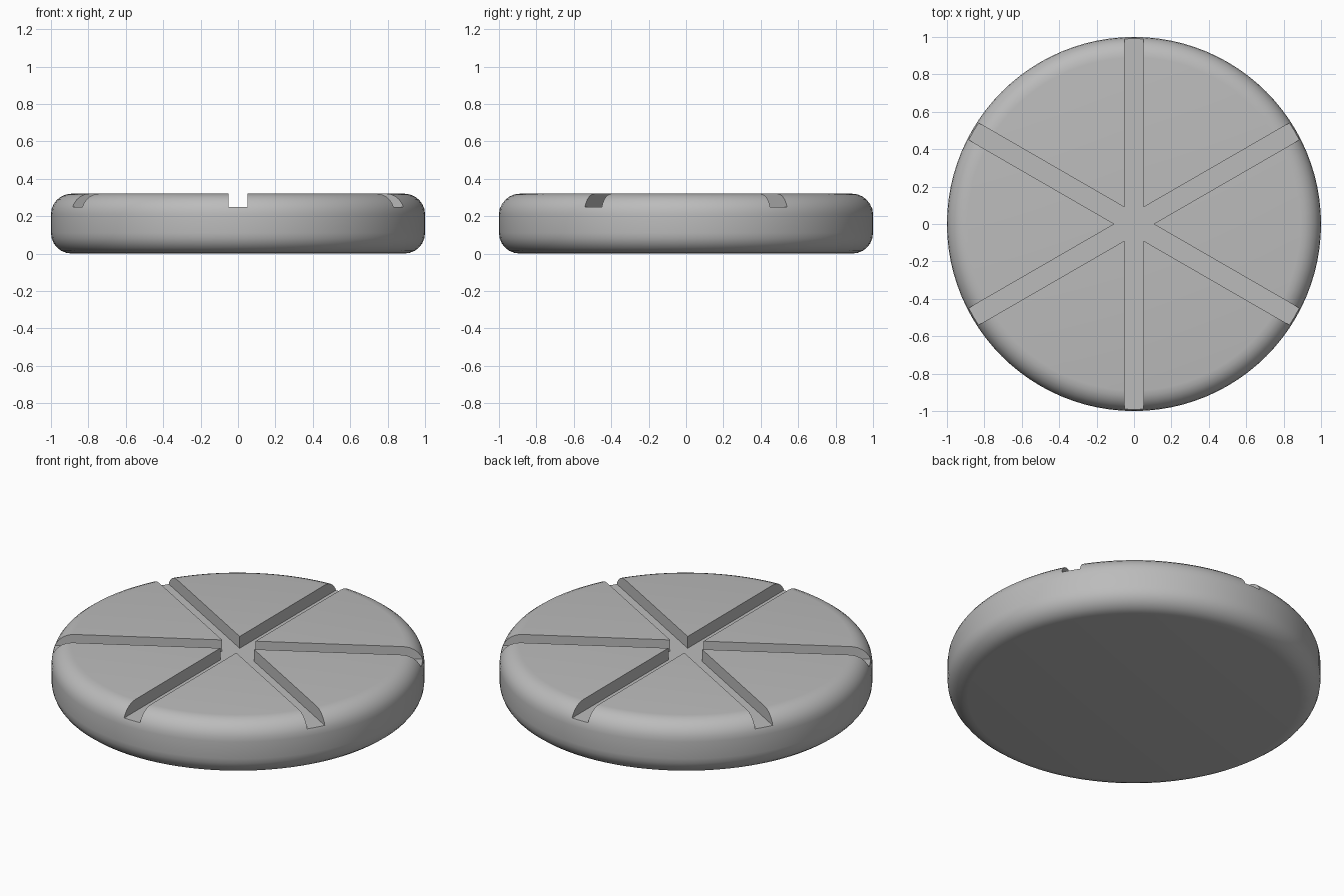
import bpy
import bmesh
from math import cos, sin, radians

cube = bpy.data.objects.get("Cube")
if cube:
    bpy.data.objects.remove(cube, do_unlink=True)

HEIGHT = 0.32
ROUNDING = 0.11
GROOVE_FLOOR = 0.25
GROOVE_HALF = 0.052
GROOVES = 6


def make_object(name, bm):
    bmesh.ops.recalc_face_normals(bm, faces=bm.faces)
    mesh = bpy.data.meshes.new(name)
    bm.to_mesh(mesh)
    bm.free()
    obj = bpy.data.objects.new(name, mesh)
    bpy.context.collection.objects.link(obj)
    return obj


# Round body with softened top and bottom rims
bm = bmesh.new()
bmesh.ops.create_cone(bm, cap_ends=True, segments=96, radius1=1, radius2=1, depth=HEIGHT)
bmesh.ops.translate(bm, verts=bm.verts, vec=(0, 0, HEIGHT / 2))
rims = [e for e in bm.edges if abs(e.verts[0].co.z - e.verts[1].co.z) < 0.01]
bmesh.ops.bevel(bm, geom=rims, offset=ROUNDING, segments=6, profile=0.5, affect='EDGES')
disc = make_object("grooved_disc", bm)

# Star-shaped cutter for the six radial grooves
bm = bmesh.new()
outline = []
for k in range(GROOVES):
    a = radians(30 + 60 * k)
    reach = 1.2
    for side in (-GROOVE_HALF, GROOVE_HALF):
        outline.append((reach * cos(a) - side * sin(a), reach * sin(a) + side * cos(a)))
    inner = GROOVE_HALF / sin(radians(30))
    b = a + radians(30)
    outline.append((inner * cos(b), inner * sin(b)))
floor = bm.faces.new([bm.verts.new((x, y, GROOVE_FLOOR)) for x, y in outline])
grown = bmesh.ops.extrude_face_region(bm, geom=[floor])
top_verts = [g for g in grown["geom"] if isinstance(g, bmesh.types.BMVert)]
bmesh.ops.translate(bm, verts=top_verts, vec=(0, 0, 0.2))
cutter = make_object("groove_cutter", bm)
cutter.hide_render = True

# Cut the grooves and keep only the finished disc
cut = disc.modifiers.new("grooves", 'BOOLEAN')
cut.operation = 'DIFFERENCE'
cut.solver = 'EXACT'
cut.object = cutter
bpy.ops.object.select_all(action='DESELECT')
bpy.context.view_layer.objects.active = disc
disc.select_set(True)
bpy.ops.object.modifier_apply(modifier=cut.name)
bpy.data.objects.remove(cutter, do_unlink=True)

# Plain grey finish
grey = bpy.data.materials.new("plain_grey")
grey.use_nodes = True
colour = (0.5, 0.5, 0.5, 1)
grey.diffuse_color = colour
grey.node_tree.nodes["Principled BSDF"].inputs["Base Color"].default_value = colour
disc.data.materials.clear()
disc.data.materials.append(grey)

bpy.ops.object.shade_smooth_by_angle(angle=radians(30))
